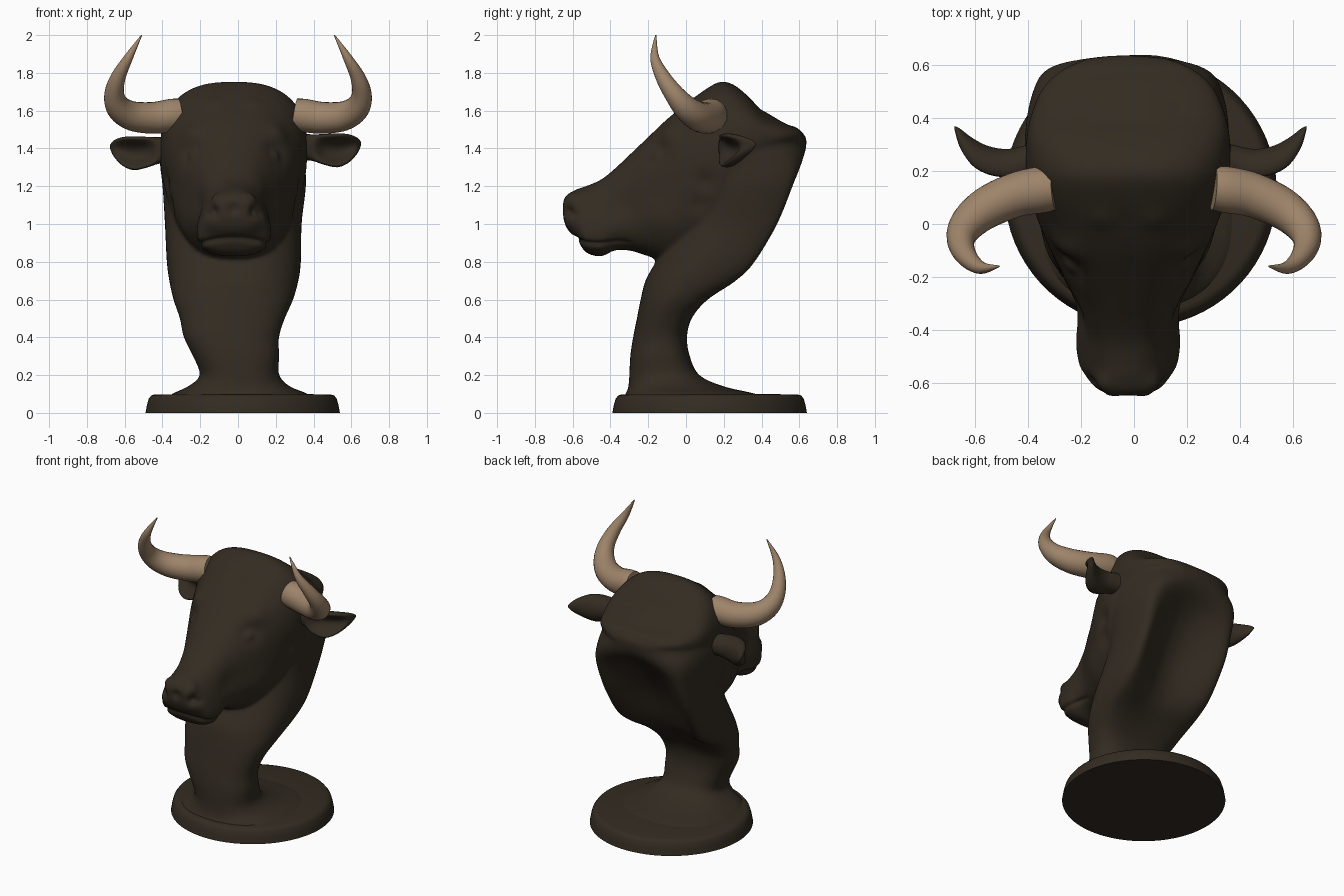
import bpy, bmesh, math
from mathutils import Vector

CX = -0.022  # the head sits slightly left of centre


def material(name, rgb):
    m = bpy.data.materials.new(name)
    m.diffuse_color = (*rgb, 1)
    return m


HIDE = material("dark brown hide", (0.033, 0.0245, 0.0155))
HORN = material("tan horn", (0.34, 0.23, 0.143))


def dense(rows, k=5):
    """Catmull-Rom interpolation between rows of numbers."""
    out = []
    for i in range(len(rows) - 1):
        a, b, c, d = (rows[max(0, min(len(rows) - 1, i + j))] for j in (-1, 0, 1, 2))
        for s in range(k):
            t = s / k
            out.append([0.5 * (2 * q + (r - p) * t + (2 * p - 5 * q + 4 * r - w) * t * t
                        + (3 * q - p - 3 * r + w) * t ** 3) for p, q, r, w in zip(a, b, c, d)])
    return out + [list(rows[-1])]


def ring(n, power, scoop=0.0, taper=0.0):
    """Unit superellipse, optionally hollowed on its +v side."""
    pts = []
    for i in range(n):
        a = 2 * math.pi * (i + 0.5) / n
        c, s = math.cos(a), math.sin(a)
        u = math.copysign(abs(c) ** (2 / power), c)
        v = math.copysign(abs(s) ** (2 / power), s)
        w = v
        if s > 0:
            v -= scoop * max(0, 1 - (u / 0.92) ** 2) ** 1.2
        pts.append((u * (1 + taper * w), v))
    top = max(v for u, v in pts)
    return [(u, -1 + (v + 1) * 2 / (top + 1)) for u, v in pts]


def loft(name, rings, mat):
    bm = bmesh.new()
    loops = [[bm.verts.new(p) for p in r] for r in rings]
    n = len(loops[0])
    for a, b in zip(loops, loops[1:]):
        for i in range(n):
            bm.faces.new((a[i], a[(i + 1) % n], b[(i + 1) % n], b[i]))
    bm.faces.new(loops[0][::-1])
    bm.faces.new(loops[-1])
    bmesh.ops.recalc_face_normals(bm, faces=bm.faces)
    me = bpy.data.meshes.new(name)
    bm.to_mesh(me)
    bm.free()
    me.materials.append(mat)
    ob = bpy.data.objects.new(name, me)
    bpy.context.collection.objects.link(ob)
    return ob


def smooth(ob, angle=180):
    bpy.ops.object.select_all(action='DESELECT')
    ob.select_set(True)
    bpy.context.view_layer.objects.active = ob
    bpy.ops.object.shade_smooth_by_angle(angle=math.radians(angle))


# Neck: z, front y, back y, half width, centre x, back hollow
neck_rows = [
    (0.05, -0.36, 0.50, 0.42, 0.01, 0), (0.10, -0.32, 0.37, 0.36, 0.01, 0),
    (0.14, -0.305, 0.2, 0.27, 0.005, 0), (0.20, -0.30, 0.07, 0.21, 0.008, 0),
    (0.30, -0.295, 0.02, 0.228, -0.01, 0.05), (0.40, -0.28, 0.005, 0.252, -0.035, 0.1),
    (0.50, -0.26, 0.03, 0.278, -0.03, 0.2), (0.60, -0.24, 0.115, 0.317, -0.025, 0.4),
    (0.70, -0.215, 0.265, 0.342, -0.022, 0.65), (0.80, -0.16, 0.365, 0.355, -0.022, 0.8),
    (1.00, -0.05, 0.485, 0.362, -0.025, 0.9), (1.20, 0.0, 0.565, 0.378, -0.02, 0.7),
    (1.33, 0.0, 0.615, 0.38, -0.03, 0.35), (1.42, 0.03, 0.637, 0.37, -0.03, 0.08),
    (1.48, 0.06, 0.62, 0.35, -0.028, 0), (1.54, 0.08, 0.51, 0.34, -0.025, 0),
    (1.60, 0.1, 0.41, 0.27, -0.022, 0)]
neck = loft("neck", [[(cx + w * u, (f + b) / 2 + (b - f) / 2 * v, z)
                      for u, v in ring(64, 2.4, sc, -0.12 * max(0, min(1, (z - 1.0) / 0.4)))]
                     for z, f, b, w, cx, sc in dense(neck_rows)], HIDE)

# Head: y, bottom z, top z, half width, widening towards the top
head_rows = [
    (-0.652, 1.04, 1.12, 0.08, 0), (-0.63, 0.975, 1.155, 0.118, -0.1),
    (-0.575, 0.915, 1.185, 0.152, -0.25), (-0.53, 0.85, 1.2, 0.174, -0.28),
    (-0.45, 0.828, 1.235, 0.187, -0.25), (-0.38, 0.86, 1.29, 0.19, -0.18),
    (-0.30, 0.86, 1.365, 0.202, -0.1), (-0.20, 0.83, 1.46, 0.243, 0),
    (-0.10, 0.80, 1.555, 0.292, 0.05), (0.0, 0.82, 1.635, 0.335, 0.06),
    (0.10, 0.87, 1.71, 0.37, 0.05), (0.18, 0.95, 1.752, 0.386, 0.02),
    (0.25, 1.08, 1.738, 0.388, 0), (0.33, 1.23, 1.675, 0.384, 0),
    (0.42, 1.34, 1.582, 0.365, 0), (0.52, 1.40, 1.532, 0.32, 0),
    (0.59, 1.42, 1.508, 0.24, 0), (0.63, 1.425, 1.46, 0.14, 0)]
head = loft("head", [[(CX + w * u, y, (lo + hi) / 2 + (hi - lo) / 2 * v)
                      for u, v in ring(64, 2.6, 0, tp)]
                     for y, lo, hi, w, tp in dense(head_rows)], HIDE)

# Fuse head and neck into one smooth skin
bpy.ops.object.select_all(action='DESELECT')
head.select_set(True)
neck.select_set(True)
bpy.context.view_layer.objects.active = head
bpy.ops.object.join()
head.name = "head_and_neck"
rm = head.modifiers.new("fuse", 'REMESH')
rm.mode, rm.voxel_size = 'VOXEL', 0.012
sm = head.modifiers.new("soften", 'SMOOTH')
sm.iterations, sm.factor = 10, 0.5
bpy.ops.object.modifier_apply(modifier="fuse")
bpy.ops.object.modifier_apply(modifier="soften")

# Sculpted details: side offset, y, z, radius, push along the normal
brushes = [
    (0.235, -0.16, 1.39, 0.065, -0.025),  # eye socket
    (0.235, -0.17, 1.375, 0.035, 0.022),  # eyeball
    (0.22, -0.08, 1.47, 0.06, 0.018),     # brow
    (0.10, -0.615, 1.065, 0.03, -0.055),  # nostril
    (0.125, -0.585, 1.05, 0.022, -0.025),
    (0.09, -0.60, 1.135, 0.035, 0.012),   # nostril rim
    (0.19, -0.36, 1.10, 0.09, -0.018),    # cheek hollow
    (0.25, -0.14, 1.02, 0.10, 0.012),     # jaw muscle
    (0.36, 0.07, 1.10, 0.06, -0.02),      # crease behind the jaw
    (0.36, 0.10, 1.22, 0.06, -0.02),
    (0.10, 0.02, 1.64, 0.05, 0.008),      # forelock
    (0.0, -0.65, 1.08, 0.03, -0.015)]     # groove of the muzzle
moves = []
for v in head.data.vertices:
    side = abs(v.co.x - CX)
    p, d = Vector((side, v.co.y, v.co.z)), 0.0
    for x, y, z, r, amount in brushes:
        q = (p - Vector((x, y, z))).length_squared / (r * r)
        if q < 6:
            d += amount * math.exp(-q)
    # mouth line, drooping towards its corners
    if v.co.y < -0.28:
        fade = min(1, (-0.28 - v.co.y) / 0.08)
        line = 0.922 - 0.8 * side * side
        d -= 0.014 * fade * math.exp(-((v.co.z - line) / 0.014) ** 2)
    moves.append(v.normal * d)
for v, m in zip(head.data.vertices, moves):
    v.co += m
smooth(head)

# Horns and ears, built once per side
horn_rows = [(0.30, 0.135, 1.583, 0.082), (0.35, 0.13, 1.575, 0.088), (0.45, 0.11, 1.562, 0.084),
             (0.56, 0.06, 1.572, 0.078), (0.63, 0.0, 1.615, 0.067), (0.655, -0.06, 1.685, 0.053),
             (0.635, -0.12, 1.775, 0.04), (0.58, -0.165, 1.88, 0.024), (0.51, -0.16, 2.0, 0.003)]
# x, y, z, half height, half thickness, hollow
ear_rows = [(0.33, 0.235, 1.41, 0.075, 0.08, 0), (0.40, 0.237, 1.405, 0.07, 0.06, 0.3),
            (0.47, 0.23, 1.395, 0.082, 0.054, 1.3), (0.54, 0.242, 1.39, 0.09, 0.054, 1.6),
            (0.60, 0.275, 1.40, 0.075, 0.052, 1.4), (0.645, 0.325, 1.415, 0.042, 0.036, 0.7),
            (0.665, 0.362, 1.425, 0.008, 0.008, 0)]
for side, label in ((1, "right"), (-1, "left")):
    path = dense(horn_rows, 6)
    rings = []
    for i, (x, y, z, r) in enumerate(path):
        a, b = path[max(i - 1, 0)], path[min(i + 1, len(path) - 1)]
        t = (Vector(b[:3]) - Vector(a[:3])).normalized()
        e = t.cross(Vector((0, 1, 0.3))).normalized()
        f = t.cross(e)
        ps = [Vector((x, y, z)) + r * (u * e + v * f) for u, v in ring(24, 2)]
        rings.append([(side * p.x, p.y, p.z) for p in ps])
    smooth(loft(label + "_horn", rings, HORN), 60)

    ear = [[(side * x + 0.6 * CX, y - th * v, z + h * u - (0.015 if side < 0 else 0))
            for u, v in ring(32, 2, sc)]
           for x, y, z, h, th, sc in dense(ear_rows)]
    smooth(loft(label + "_ear", ear, HIDE))

# Round plinth
profile = [(0.515, 0.0), (0.508, 0.04), (0.498, 0.075), (0.485, 0.092), (0.465, 0.098), (0.2, 0.1)]
plinth = loft("plinth", [[(0.025 + r * u, 0.125 + r * v, z) for u, v in ring(72, 2)]
                         for r, z in profile], HIDE)
smooth(plinth, 40)
